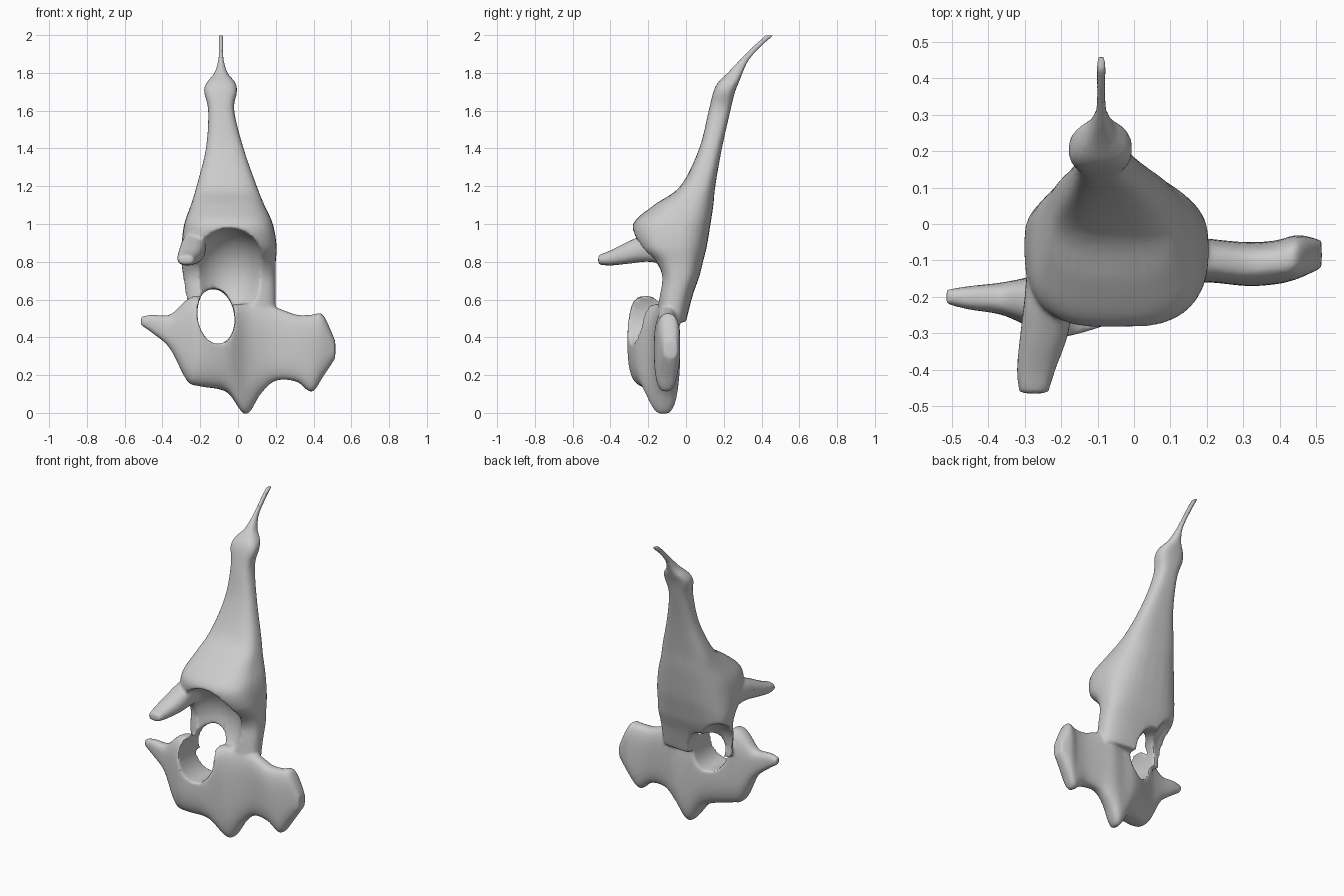
import bpy, bmesh, math
from mathutils import Vector

if "Cube" in bpy.data.objects:
    bpy.data.objects.remove(bpy.data.objects["Cube"])


def catmull(rows, steps=5):
    """Smoothly interpolate section rows."""
    out = []
    for i in range(len(rows) - 1):
        a, b, c, d = [Vector(rows[max(0, min(len(rows) - 1, i + k))]) for k in (-1, 0, 1, 2)]
        for s in range(steps):
            t = s / steps
            out.append(0.5 * (2 * b + (c - a) * t + (2 * a - 5 * b + 4 * c - d) * t ** 2
                              + (3 * b - a - 3 * c + d) * t ** 3))
    return out + [Vector(rows[-1])]


def loft(name, axis, rows, power, n=32):
    """Superellipse sections: (position, min u, max u, min v, max v) along an axis."""
    bm = bmesh.new()
    others = [k for k in range(3) if k != axis]
    rings = []
    for p, u0, u1, v0, v1 in catmull([tuple(r) for r in rows]):
        ring = []
        for i in range(n):
            a = 2 * math.pi * i / n
            c, s = math.cos(a), math.sin(a)
            co = [0, 0, 0]
            co[axis] = p
            co[others[0]] = (u0 + u1) / 2 + (u1 - u0) / 2 * math.copysign(abs(c) ** (2 / power), c)
            co[others[1]] = (v0 + v1) / 2 + (v1 - v0) / 2 * math.copysign(abs(s) ** (2 / power), s)
            ring.append(bm.verts.new(co))
        rings.append(ring)
    for r0, r1 in zip(rings, rings[1:]):
        for i in range(n):
            j = (i + 1) % n
            bm.faces.new((r0[i], r0[j], r1[j], r1[i]))
    bm.faces.new(rings[0])
    bm.faces.new(rings[-1])
    bmesh.ops.recalc_face_normals(bm, faces=bm.faces)
    me = bpy.data.meshes.new(name)
    bm.to_mesh(me)
    bm.free()
    ob = bpy.data.objects.new(name, me)
    bpy.context.collection.objects.link(ob)
    return ob


def activate(ob):
    bpy.ops.object.select_all(action='DESELECT')
    ob.select_set(True)
    bpy.context.view_layer.objects.active = ob


def ellipsoid(name, loc, radii, tilt=0):
    bpy.ops.mesh.primitive_uv_sphere_add(segments=32, ring_count=20, location=loc,
                                         rotation=(0, tilt, 0))
    ob = bpy.context.object
    ob.name = name
    ob.scale = radii
    ob.hide_render = True
    return ob


def modify(ob, kind, **props):
    activate(ob)
    m = ob.modifiers.new(kind.lower(), kind)
    for k, v in props.items():
        setattr(m, k, v)
    bpy.ops.object.modifier_apply(modifier=m.name)


def cut(ob, cutter):
    modify(ob, 'BOOLEAN', operation='DIFFERENCE', solver='EXACT', object=cutter)


# tall tapering blade with thin bent tip (z, x range, y range)
spine = loft("tall_blade", 2, [
    (0.48, -0.26, 0.20, -0.16, 0.00), (0.62, -0.28, 0.20, -0.15, 0.035),
    (0.72, -0.29, 0.20, -0.14, 0.07), (0.80, -0.30, 0.20, -0.18, 0.09),
    (0.88, -0.30, 0.205, -0.26, 0.11), (1.00, -0.285, 0.185, -0.28, 0.13),
    (1.10, -0.25, 0.14, -0.17, 0.145), (1.20, -0.22, 0.10, -0.03, 0.155),
    (1.40, -0.17, 0.03, 0.07, 0.19), (1.60, -0.158, -0.02, 0.12, 0.235),
    (1.70, -0.18, -0.005, 0.145, 0.26), (1.75, -0.165, -0.015, 0.17, 0.28),
    (1.80, -0.125, -0.055, 0.22, 0.30), (1.87, -0.105, -0.075, 0.285, 0.335),
    (1.95, -0.103, -0.077, 0.365, 0.41), (2.00, -0.105, -0.075, 0.42, 0.465)], 2.8)

# lower plate with both side wings (x, y range, z range)
plate = loft("lower_plate", 0, [
    (-0.515, -0.22, -0.18, 0.465, 0.51), (-0.45, -0.235, -0.17, 0.42, 0.52),
    (-0.36, -0.25, -0.16, 0.34, 0.52), (-0.27, -0.29, -0.14, 0.17, 0.60),
    (-0.20, -0.31, -0.11, 0.14, 0.62), (-0.06, -0.27, -0.05, 0.11, 0.58),
    (0.04, -0.20, -0.04, -0.01, 0.58), (0.12, -0.17, -0.03, 0.10, 0.58),
    (0.20, -0.16, -0.04, 0.17, 0.56), (0.31, -0.17, -0.05, 0.165, 0.52),
    (0.39, -0.165, -0.045, 0.11, 0.52), (0.45, -0.15, -0.03, 0.19, 0.52),
    (0.515, -0.12, -0.045, 0.29, 0.38)], 2.8)

# forward-pointing horn on the left (y, x range, z range)
horn = loft("front_horn", 1, [
    (-0.465, -0.315, -0.235, 0.785, 0.835), (-0.40, -0.322, -0.215, 0.78, 0.86),
    (-0.30, -0.312, -0.18, 0.79, 0.91), (-0.20, -0.30, -0.17, 0.80, 0.95),
    (-0.08, -0.29, -0.18, 0.78, 0.95)], 2.4)

# vaulted recess under the front lip, notch behind the left strut, through hole
recess = ellipsoid("recess_cutter", (-0.045, -0.30, 0.72), (0.215, 0.26, 0.26))
notch = ellipsoid("notch_cutter", (-0.27, 0.06, 0.55), (0.14, 0.15, 0.20))
hole = ellipsoid("hole_cutter", (-0.118, -0.12, 0.51), (0.10, 0.6, 0.15), math.radians(-8))
cut(spine, recess)
cut(spine, notch)
cut(spine, hole)
cut(plate, hole)
for c in (recess, notch, hole):
    bpy.data.objects.remove(c, do_unlink=True)

# fuse all parts into one organic skin
activate(spine)
plate.select_set(True)
horn.select_set(True)
bpy.ops.object.join()
spine.name = "bone_body"
modify(spine, 'REMESH', mode='VOXEL', voxel_size=0.009)
modify(spine, 'SMOOTH', factor=0.5, iterations=8)
modify(spine, 'DECIMATE', ratio=0.2)
activate(spine)
bpy.ops.object.shade_smooth_by_angle(angle=math.radians(40))
